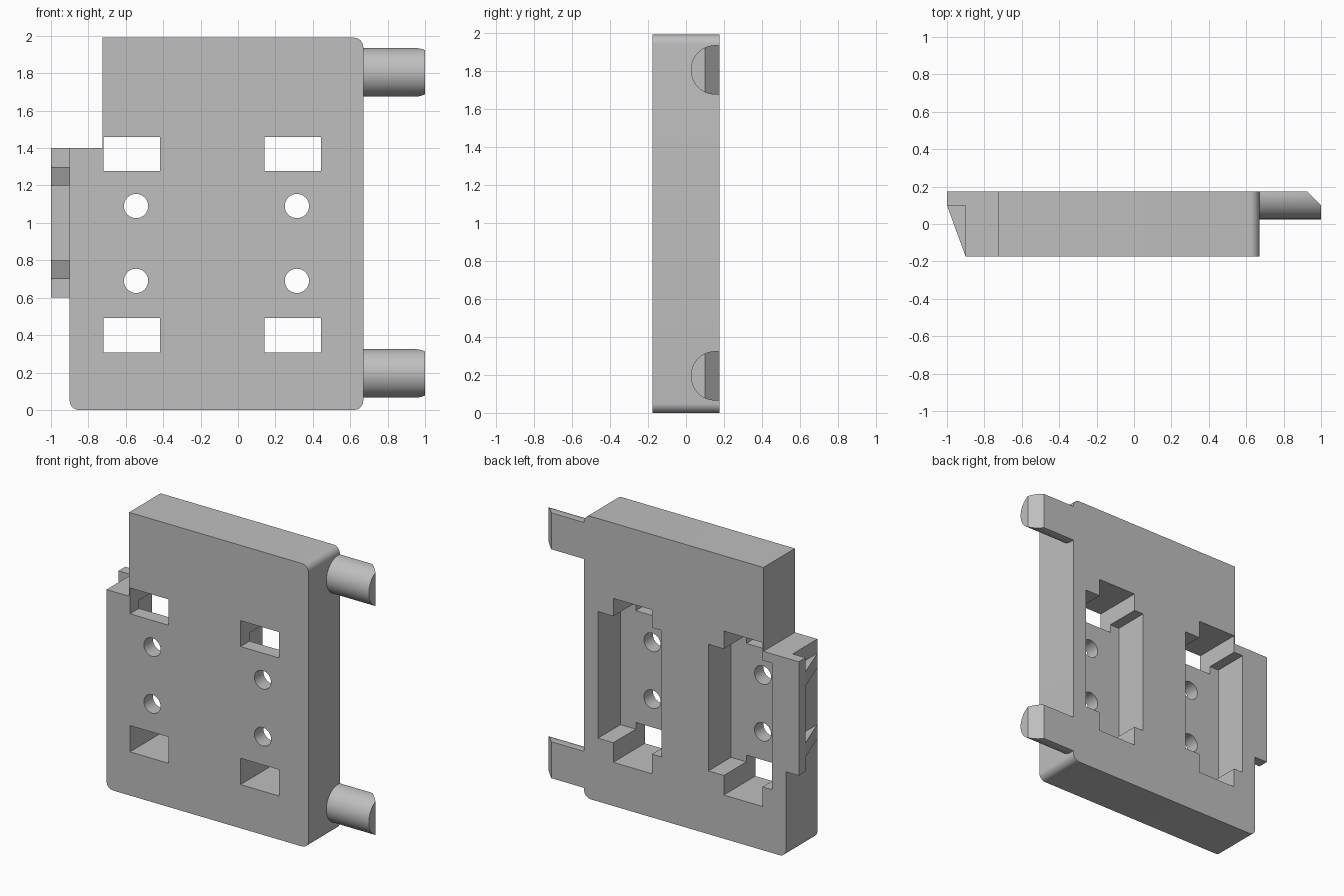
import bpy, bmesh, math
from mathutils import Vector

if "Cube" in bpy.data.objects:
    bpy.data.objects.remove(bpy.data.objects["Cube"], do_unlink=True)

grey = bpy.data.materials.new("plain grey")
grey.use_nodes = True
COLOUR = (0.52, 0.52, 0.52, 1)
grey.diffuse_color = COLOUR
grey.node_tree.nodes["Principled BSDF"].inputs["Base Color"].default_value = COLOUR

BACK = 0.175
FRONT = -BACK
FLOOR = -0.075      # bottom of the rear pockets
SIDE = 0.67         # face carrying the pins
MID_Z = 0.89        # centre height of the pockets


def prism(name, outline, axis, start, end):
    """Extrude a 2D outline along x, y or z."""
    def place(p, d):
        return {"x": (d, *p), "y": (p[0], d, p[1]), "z": (*p, d)}[axis]
    bm = bmesh.new()
    face = bm.faces.new([bm.verts.new(place(p, start)) for p in outline])
    new = bmesh.ops.extrude_face_region(bm, geom=[face])["geom"]
    shift = Vector(place((0, 0), end - start))
    bmesh.ops.translate(bm, vec=shift, verts=[v for v in new if isinstance(v, bmesh.types.BMVert)])
    bmesh.ops.recalc_face_normals(bm, faces=bm.faces)
    mesh = bpy.data.meshes.new(name)
    bm.to_mesh(mesh)
    bm.free()
    mesh.materials.append(grey)
    obj = bpy.data.objects.new(name, mesh)
    bpy.context.collection.objects.link(obj)
    return obj


def arc(cx, cy, r, a0, a1, n):
    angles = [math.radians(a0 + (a1 - a0) * i / n) for i in range(n + 1)]
    return [(cx + r * math.cos(a), cy + r * math.sin(a)) for a in angles]


def rect(x0, x1, z0, z1):
    return [(x0, z0), (x1, z0), (x1, z1), (x0, z1)]


def smooth(obj):
    bpy.ops.object.select_all(action="DESELECT")
    obj.select_set(True)
    bpy.context.view_layer.objects.active = obj
    bpy.ops.object.shade_smooth_by_angle(angle=math.radians(30))


def cut(target, cutter):
    mod = target.modifiers.new(cutter.name, "BOOLEAN")
    mod.operation = "DIFFERENCE"
    mod.solver = "EXACT"
    mod.object = cutter
    bpy.context.view_layer.objects.active = target
    bpy.ops.object.modifier_apply(modifier=mod.name)
    bpy.data.objects.remove(cutter, do_unlink=True)


# Main block with three rounded corners and a notched upper corner
R, TOP = 0.05, 1.99
outline = (arc(-0.9 + R, R, R, 180, 270, 8)
           + arc(SIDE - R, R, R, 270, 360, 8)
           + arc(SIDE - R, TOP - R, R, 0, 90, 8)
           + [(-0.725, TOP), (-0.725, 1.4), (-0.9, 1.4)])
body = prism("body", outline, "y", FRONT, BACK)

# Rear pockets, through windows and screw holes, repeated for both columns
for cx in (-0.545, 0.315):
    left, right = cx - 0.173, cx + 0.128
    cut(body, prism("wide_pocket", rect(cx - 0.247, cx + 0.247, MID_Z - 0.445, MID_Z + 0.445),
                    "y", FLOOR, BACK + 0.1))
    cut(body, prism("tall_pocket", rect(left, right, 0.307, 1.46), "y", FLOOR, BACK + 0.1))
    for z0, z1 in ((0.307, 0.492), (1.278, 1.46)):
        cut(body, prism("window", rect(left, right, z0, z1), "y", FRONT - 0.1, BACK + 0.1))
    for z in (0.69, 1.09):
        cut(body, prism("screw_hole", arc(cx, z, 0.065, 0, 348.75, 31), "y", FRONT - 0.1, 0))
smooth(body)

# Side tab: thin rear plate braced by two wedge ribs
prism("tab_plate", rect(-1, -0.9, 0.6, 1.4), "y", 0.1, BACK)
for name, z in (("lower_rib", 0.7), ("upper_rib", 1.2)):
    prism(name, [(-0.9, FRONT), (-0.9, 0.1), (-1, 0.1)], "z", z, z + 0.1)

# Hinge pins: round bars cut flat at the back, with a chamfered tip
PIN_R, PIN_Y = 0.13, 0.155
half = math.degrees(math.acos((BACK - PIN_Y) / PIN_R))
for name, z in (("lower_pin", 0.195), ("upper_pin", 1.805)):
    pin = prism(name, arc(PIN_Y, z, PIN_R, half, 360 - half, 32), "x", SIDE, 1)
    bm = bmesh.new()
    bm.from_mesh(pin.data)
    cutting = bmesh.ops.bisect_plane(bm, geom=bm.verts[:] + bm.edges[:] + bm.faces[:],
                                     plane_co=(1, 0.1, z), plane_no=(1, 1, 0), clear_outer=True)
    rim = [e for e in bm.edges if e.is_boundary]
    bmesh.ops.holes_fill(bm, edges=rim, sides=0)
    bmesh.ops.recalc_face_normals(bm, faces=bm.faces)
    bm.to_mesh(pin.data)
    bm.free()
    smooth(pin)
